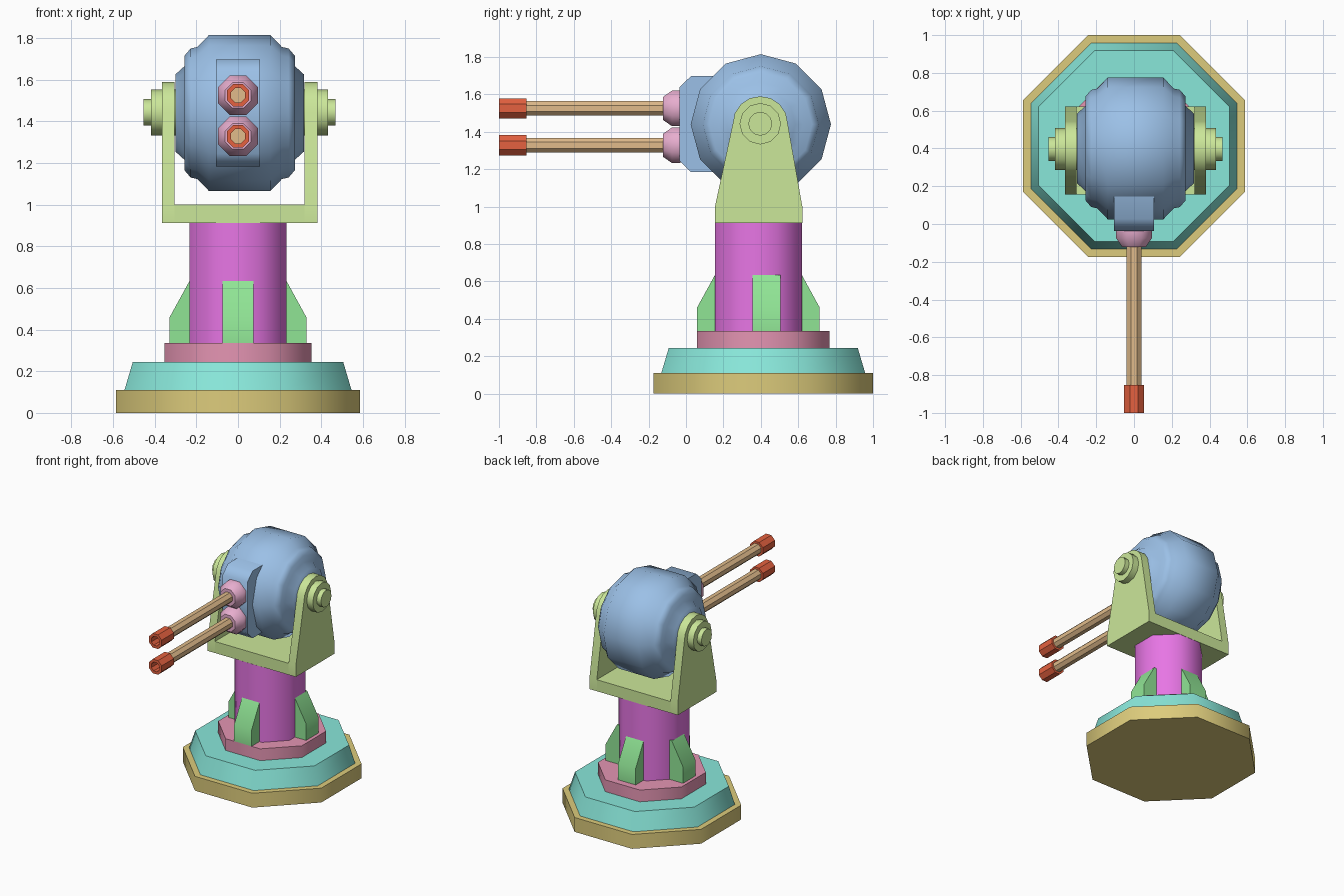
import bpy, bmesh
from math import radians, sin, cos, pi
from mathutils import Matrix, Vector

if "Cube" in bpy.data.objects:
    bpy.data.objects.remove(bpy.data.objects["Cube"])


def material(name, rgb):
    m = bpy.data.materials.new(name)
    m.diffuse_color = (*rgb, 1)
    m.use_nodes = True
    m.node_tree.nodes["Principled BSDF"].inputs["Base Color"].default_value = m.diffuse_color
    return m


YELLOW = material("yellow", (0.72, 0.60, 0.20))
TEAL = material("teal", (0.25, 0.80, 0.70))
ROSE = material("rose", (0.78, 0.30, 0.45))
MAGENTA = material("magenta", (0.80, 0.18, 0.78))
GREEN = material("green", (0.28, 0.78, 0.30))
LIME = material("lime", (0.60, 0.80, 0.32))
BLUE = material("blue", (0.33, 0.53, 0.80))
PINK = material("pink", (0.80, 0.42, 0.62))
TAN = material("tan", (0.75, 0.50, 0.26))
RED = material("red", (0.78, 0.12, 0.05))

AXES = {
    "X": Matrix(((0, 0, 1), (1, 0, 0), (0, 1, 0))),
    "Y": Matrix(((1, 0, 0), (0, 0, 1), (0, 1, 0))),
    "Z": Matrix.Identity(3),
}


def finish(name, bm, mat, smooth=50):
    bmesh.ops.recalc_face_normals(bm, faces=bm.faces[:])
    me = bpy.data.meshes.new(name)
    bm.to_mesh(me)
    bm.free()
    me.materials.append(mat)
    if smooth:
        me.shade_smooth()
        me.set_sharp_from_angle(angle=radians(smooth))
    ob = bpy.data.objects.new(name, me)
    bpy.context.collection.objects.link(ob)
    return ob


def lathe(name, profile, mat, center, axis="Z", sides=8, phase=0.5, smooth=50, loop=False):
    """Spin (radius, height) points about an axis; closed by caps, or by a loop for tubes."""
    bm = bmesh.new()
    rings = []
    for r, h in profile:
        ring = []
        for i in range(sides):
            a = 2 * pi * (i + phase) / sides
            p = AXES[axis] @ Vector((r * cos(a), r * sin(a), h))
            ring.append(bm.verts.new(p + Vector(center)))
        rings.append(ring)
    pairs = list(zip(rings, rings[1:]))
    if loop:
        pairs.append((rings[-1], rings[0]))
    else:
        bm.faces.new(rings[0])
        bm.faces.new(rings[-1])
    for a, b in pairs:
        for i in range(sides):
            j = (i + 1) % sides
            bm.faces.new((a[i], a[j], b[j], b[i]))
    return finish(name, bm, mat, smooth)


def prism(name, outline, x0, x1, mat, matrix=Matrix.Identity(4)):
    """Extrude a (y, z) outline from x0 to x1."""
    bm = bmesh.new()
    face = bm.faces.new([bm.verts.new((x0, y, z)) for y, z in outline])
    ext = bmesh.ops.extrude_face_region(bm, geom=[face])
    verts = [v for v in ext["geom"] if isinstance(v, bmesh.types.BMVert)]
    bmesh.ops.translate(bm, verts=verts, vec=(x1 - x0, 0, 0))
    bm.transform(matrix)
    return finish(name, bm, mat)


K = 1 / cos(pi / 8)  # flat-to-corner factor of an octagon

# Stepped octagonal foot and column
base = (0, 0.413, 0)
lathe("base_plate", [(0.587 * K, 0), (0.587 * K, 0.11)], YELLOW, base)
lathe("base_slope", [(0.545 * K, 0.11), (0.505 * K, 0.245)], TEAL, base)
lathe("column_flange", [(0.354 * K, 0.245), (0.354 * K, 0.335)], ROSE, base)
lathe("column", [(0.233 * K, 0.335), (0.233 * K, 0.912)], MAGENTA, (0, 0.387, 0))

# Four braces around the column
brace = [(0.15, 0.335), (0.328, 0.335), (0.328, 0.46), (0.232, 0.635), (0.15, 0.635)]
for i, label in enumerate(("back", "left", "front", "right")):
    cy = 0.43 if i % 2 else 0.387
    m = Matrix.Translation((0, cy, 0)) @ Matrix.Rotation(i * pi / 2, 4, "Z")
    prism(label + "_brace", brace, -0.074, 0.074, GREEN, m)

# Yoke: cross plate, two tapered arms with round tops, stepped pivot caps
CX, CY, CZ = 0.008, 0.397, 1.443
prism("yoke_plate", [(0.155, 0.912), (0.622, 0.912), (0.622, 1.0), (0.155, 1.0)],
      CX - 0.312, CX + 0.312, LIME)
arm = [(0.155, 0.912), (0.622, 0.912), (0.622, 1.0)]
for i in range(9):
    a = pi * i / 8
    arm.append((CY + 0.147 * cos(a), CZ + 0.147 * sin(a)))
arm.append((0.155, 1.0))
for s, label in ((-1, "left"), (1, "right")):
    x0, x1 = sorted((CX + s * 0.312, CX + s * 0.374))
    prism(label + "_yoke_arm", arm, x0, x1, LIME)
    lathe(label + "_pivot_cap",
          [(0.111, s * 0.30), (0.111, s * 0.425), (0.064, s * 0.425), (0.064, s * 0.461)],
          LIME, (CX, CY, CZ), "X", 12, 0)

# Drum-shaped head turned about the pivot axis
half = [(0.375, 0.147), (0.317, 0.203), (0.310, 0.235), (0.275, 0.265), (0.225, 0.265), (0.185, 0.309)]
lathe("head", [(r, -h) for r, h in reversed(half)] + half, BLUE, (CX, 0.4, 1.44), "X", 12, 0)

# Chamfered gun mount in the front of the head
mount = [(0.35, 1.184), (0.027, 1.184), (-0.036, 1.245), (-0.036, 1.637), (0.027, 1.698), (0.35, 1.698)]
prism("gun_mount", mount, -0.105, 0.105, BLUE)

# Twin barrels with collars and hollow muzzles
for z, label in ((1.525, "upper"), (1.328, "lower")):
    c = (0, 0, z)
    lathe(label + "_collar", [(0.062 * K, -0.122), (0.095 * K, -0.075), (0.095 * K, -0.03)],
          PINK, c, "Y")
    lathe(label + "_barrel", [(0.039 * K, -0.87), (0.039 * K, -0.1)], TAN, c, "Y", smooth=0)
    lathe(label + "_muzzle",
          [(0.054 * K, -1.0), (0.054 * K, -0.853), (0.034 * K, -0.853), (0.034 * K, -1.0)],
          RED, c, "Y", smooth=0, loop=True)
